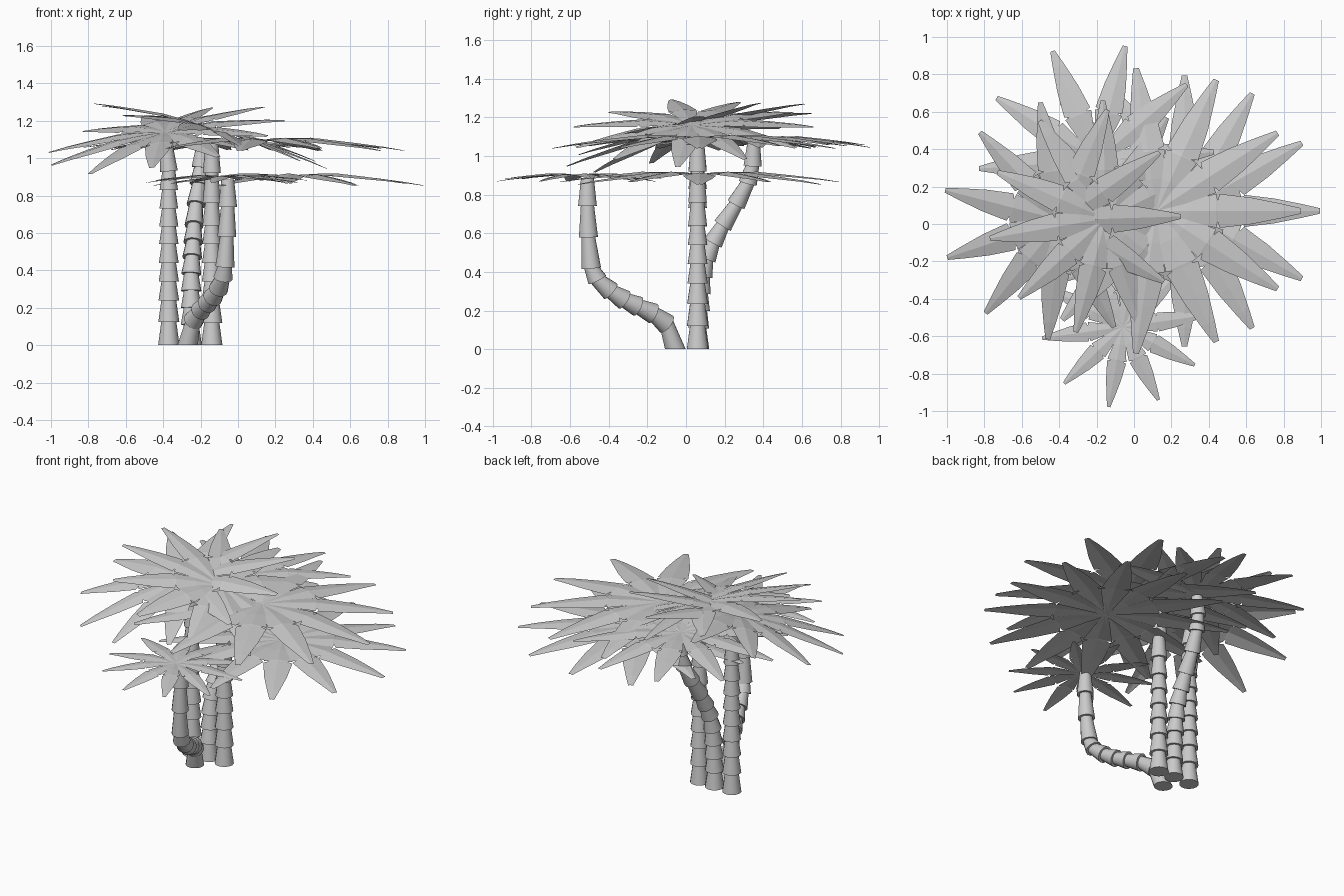
import bpy, bmesh, math
from mathutils import Vector

if "Cube" in bpy.data.objects:
    bpy.data.objects.remove(bpy.data.objects["Cube"])


def finish(bm, name):
    mesh = bpy.data.meshes.new(name)
    bm.to_mesh(mesh)
    bm.free()
    ob = bpy.data.objects.new(name, mesh)
    bpy.context.collection.objects.link(ob)
    return ob


def trunk(name, path, r0=0.057, r1=0.048, sides=14):
    """Stack of flared cone segments, each wide at its lower end."""
    bm = bmesh.new()
    pts = [Vector(p) for p in path]
    n = len(pts) - 1
    for i in range(n):
        a, b = pts[i], pts[i + 1]
        top_axis = (b - a).normalized()
        axis = top_axis if i else Vector((0, 0, 1))     # flat foot on the ground
        r = r0 + (r1 - r0) * i / max(n - 1, 1)
        rings = []
        for c, d, rad in ((a, axis, r), (b + top_axis * 0.012, top_axis, r * 0.68)):
            q = Vector((0, 0, 1)).rotation_difference(d)
            rings.append([bm.verts.new(c + q @ Vector((rad * math.cos(t), rad * math.sin(t), 0)))
                          for t in (2 * math.pi * k / sides for k in range(sides))])
        lo, hi = rings
        for k in range(sides):
            j = (k + 1) % sides
            bm.faces.new((lo[k], lo[j], hi[j], hi[k]))
        bm.faces.new(lo[::-1])
        bm.faces.new(hi)
    ob = finish(bm, name)
    for p in ob.data.polygons:
        p.use_smooth = len(p.vertices) == 4
    ob.data.set_sharp_from_angle(angle=math.radians(40))


# Leaf outline: distance along leaf, half width, height (all per leaf length);
# the close stations make the small torn notch in the edge
LEAF = [(0.0, 0.015, 0.0), (0.22, 0.072, 0.012), (0.415, 0.118, 0.012),
        (0.425, 0.075, 0.010), (0.44, 0.118, 0.008), (0.66, 0.092, -0.018),
        (0.86, 0.052, -0.045), (1.0, 0.02, -0.07)]


def crown(name, center, length, count, phase, slope=(0, 0)):
    """Ring of folded leaves around a centre, tilted by slope."""
    bm = bmesh.new()
    c = Vector(center)
    for i in range(count):
        t = math.radians(phase + 360 * i / count)
        u = Vector((math.cos(t), math.sin(t), 0))
        s = Vector((-u.y, u.x, 0))
        lift = 0.012 * (i % 2)
        rows = []
        for d, w, h in LEAF:
            row = []
            for side in (-1, 0, 1):
                p = (u * d + s * w * side) * length
                fold = 0.0 if side == 0 else -0.15 * w
                p.z = (h + fold) * length + lift * d + slope[0] * p.x + slope[1] * p.y
                row.append(bm.verts.new(c + p))
            rows.append(row)
        for a, b in zip(rows, rows[1:]):
            for k in (0, 1):
                bm.faces.new((a[k], b[k], b[k + 1], a[k + 1]))
    finish(bm, name)


def straight(x, y, levels):
    return [(x, y, z) for z in levels]


# Two straight trunks
trunk("left_trunk", straight(-0.37, 0.06, [0, .125, .24, .34, .44, .54, .635, .73, .83, .93])
      + [(-0.385, 0.06, 1.08)])
trunk("middle_trunk", straight(-0.14, 0.06, [0, .12, .235, .34, .44, .54, .64, .76, .92, 1.09]))

# Trunk leaning to the back
trunk("back_trunk", [(-.25, .065, 0), (-.25, .065, .11), (-.25, .07, .2), (-.25, .075, .29),
                     (-.25, .085, .38), (-.245, .105, .47), (-.24, .14, .55), (-.235, .19, .64),
                     (-.225, .26, .75), (-.21, .32, .86), (-.2, .345, .95), (-.19, .35, 1.06)])

# Trunk bending out to the front
trunk("front_trunk", [(-.27, -.055, 0), (-.24, -.10, .13), (-.2, -.17, .185), (-.165, -.25, .222),
                      (-.135, -.32, .255), (-.105, -.39, .3), (-.08, -.46, .36), (-.07, -.49, .42),
                      (-.06, -.505, .58), (-.055, -.51, .74), (-.055, -.51, .875)], 0.055, 0.05)

# Leaf crowns
crown("front_crown", (-0.06, -0.55, 0.90), 0.435, 10, 188)
crown("low_right_crown", (0.27, 0.07, 0.905), 0.725, 12, 0)
crown("high_right_crown", (0.12, 0.07, 1.095), 0.77, 11, 0)
crown("back_crown", (-0.20, 0.34, 1.09), 0.63, 10, 4)
crown("left_crown", (-0.39, 0.02, 1.14), 0.64, 11, 100, (0.16, 0.23))
crown("middle_crown", (-0.15, 0.03, 1.16), 0.63, 11, 157, (-0.27, 0.03))
